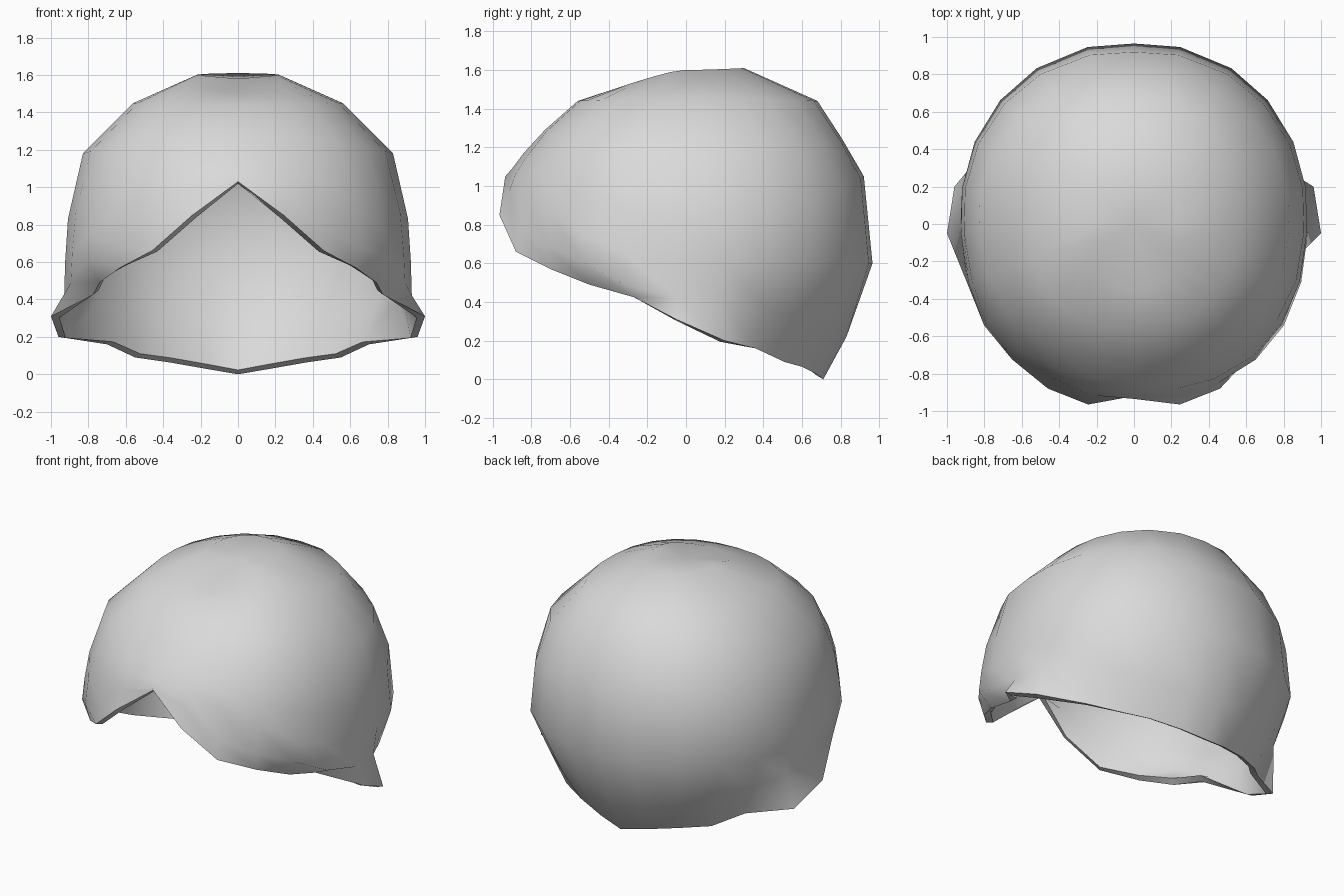
import bpy, bmesh, math

if "Cube" in bpy.data.objects:
    bpy.data.objects.remove(bpy.data.objects["Cube"])

# Rim of the right half, front centre to nape; it tucks under beside the brow
RIM = [(0, -.92, 1.03), (.245, -.965, .85), (.46, -.88, .66), (.63, -.70, .57),
       (.74, -.50, .49), (.775, -.27, .425), (1.0, -.05, .31), (.96, .20, .20),
       (.70, .36, .16), (.55, .51, .09), (.375, .60, .065), (.175, .67, .03), (0, .71, 0)]
# Radius and height of each ring, crown to rim, along three directions
FRONT = [(.36, 1.505), (.56, 1.44), (.73, 1.29), (.84, 1.17), (.90, 1.09), (.935, 1.05)]
SIDE = [(.22, 1.60), (.56, 1.45), (.83, 1.18), (.91, .83), (.925, .60), (.93, .42)]
BACK = [(.30, 1.61), (.68, 1.44), (.81, 1.24), (.92, 1.05), (.965, .60), (.83, .22)]


def column(x, y, z):
    """Points from crown ring to rim at the azimuth of a rim point."""
    d = math.hypot(x, y)
    ux, uy = x / d, y / d
    w = uy * uy
    diagonal = abs(2 * ux * uy)
    pts = []
    for k, (s, e) in enumerate(zip(SIDE, FRONT if y < 0 else BACK)):
        # Diagonals bulge, except for the hollow behind the ears
        if y < 0:
            bulge = 1 + .045 * diagonal ** 2
        else:
            bulge = 1 + diagonal * (-.03 if k == 5 else .033)
        r = (s[0] * (1 - w) + e[0] * w) * bulge
        h = s[1] * (1 - w) + e[1] * w
        if k == 5 and y < 0:
            h = min(h, z + .12)
        pts.append((r * ux, r * uy, h))
    return pts + [(x, y, z)]


# Outer surface of the hair cap
full_rim = RIM + [(-x, y, z) for x, y, z in RIM[-2:0:-1]]
bm = bmesh.new()
cols = [[bm.verts.new(p) for p in column(*r)] for r in full_rim]
crown = bm.verts.new((0, 0, 1.58))
for i, a in enumerate(cols):
    b = cols[(i + 1) % len(cols)]
    bm.faces.new((crown, a[0], b[0]))
    for k in range(len(a) - 1):
        bm.faces.new((a[k], a[k + 1], b[k + 1], b[k]))
mesh = bpy.data.meshes.new("hair_cap")
bm.to_mesh(mesh)
bm.free()
cap = bpy.data.objects.new("hair_cap", mesh)
bpy.context.collection.objects.link(cap)
bpy.context.view_layer.objects.active = cap
cap.select_set(True)

# Inner lining and rim
shell = cap.modifiers.new("thickness", 'SOLIDIFY')
shell.thickness = .045
shell.offset = -1
bpy.ops.object.modifier_apply(modifier=shell.name)
bpy.ops.object.shade_smooth_by_angle(angle=math.radians(70))

# Colour
grey = bpy.data.materials.new("light_grey")
grey.diffuse_color = (.7, .7, .7, 1)
grey.use_nodes = True
grey.node_tree.nodes["Principled BSDF"].inputs["Base Color"].default_value = grey.diffuse_color
cap.data.materials.append(grey)
